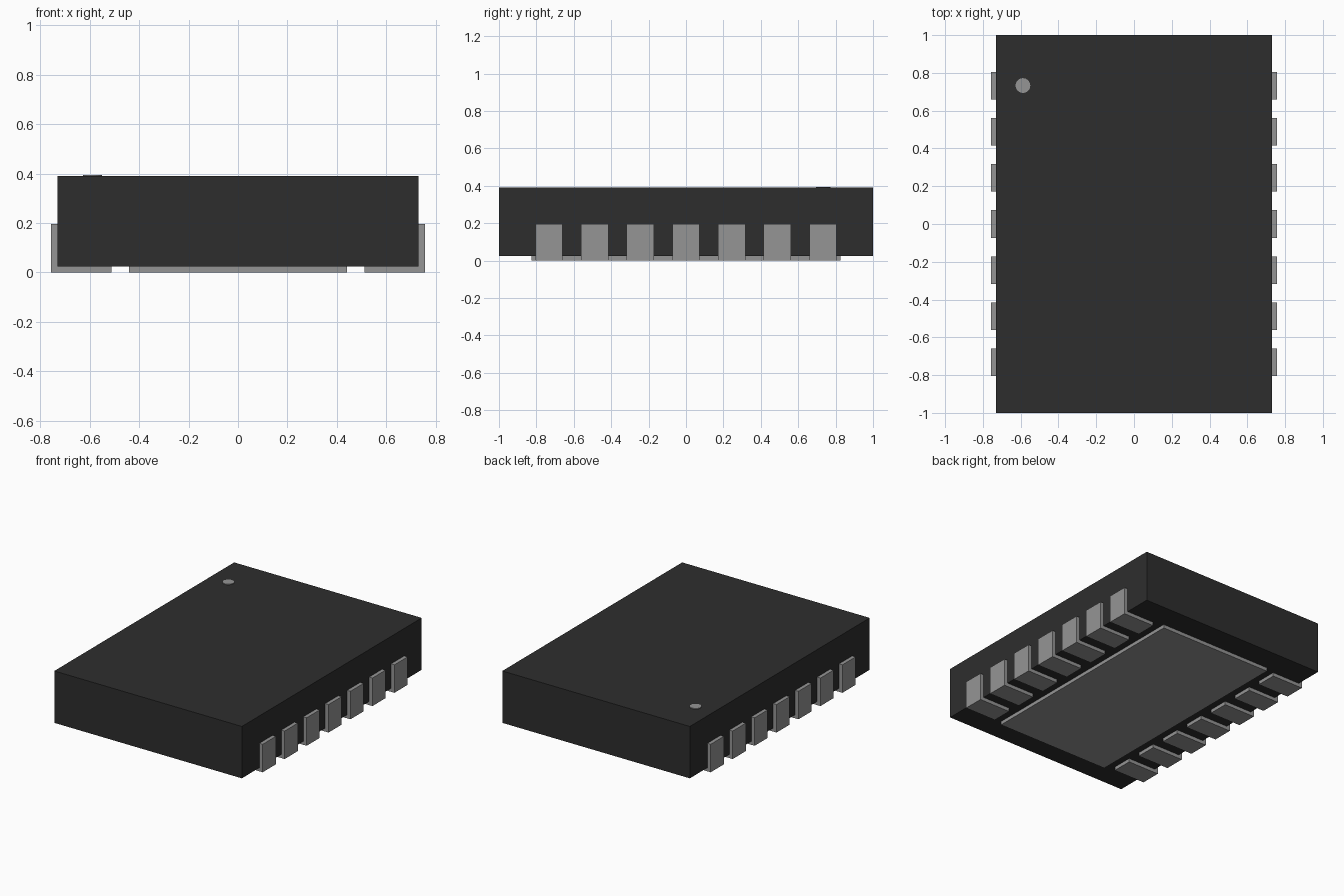
import bpy
import bmesh

old = bpy.data.objects.get("Cube")
if old:
    bpy.data.objects.remove(old, do_unlink=True)


def material(name, value):
    m = bpy.data.materials.new(name)
    m.use_nodes = True
    colour = (value, value, value, 1.0)
    m.diffuse_color = colour
    m.node_tree.nodes["Principled BSDF"].inputs["Base Color"].default_value = colour
    return m


BLACK = material("black plastic", 0.027)
GREY = material("grey metal", 0.30)


def finish(bm, name, mat):
    bmesh.ops.recalc_face_normals(bm, faces=bm.faces)
    mesh = bpy.data.meshes.new(name)
    bm.to_mesh(mesh)
    bm.free()
    mesh.materials.append(mat)
    obj = bpy.data.objects.new(name, mesh)
    bpy.context.collection.objects.link(obj)
    return obj


def box(name, lo, hi, mat):
    bm = bmesh.new()
    bmesh.ops.create_cube(bm, size=1)
    for v in bm.verts:
        v.co = [(a + b) / 2 + c * (b - a) for a, b, c in zip(lo, hi, v.co)]
    return finish(bm, name, mat)


def lead(name, side, y, width):
    # L-shaped profile: foot under the body, tab up its side
    profile = [(0.512, 0), (0.756, 0), (0.756, 0.197),
               (0.73, 0.197), (0.73, 0.025), (0.512, 0.025)]
    bm = bmesh.new()
    face = bm.faces.new([bm.verts.new((side * x, y - width / 2, z)) for x, z in profile])
    new = bmesh.ops.extrude_face_region(bm, geom=[face])["geom"]
    bmesh.ops.translate(bm, vec=(0, width, 0),
                        verts=[g for g in new if isinstance(g, bmesh.types.BMVert)])
    return finish(bm, name, GREY)


# Package body and the thermal pad beneath it
box("body", (-0.73, -1, 0.025), (0.73, 1, 0.39), BLACK)
box("thermal_pad", (-0.44, -0.827, 0), (0.44, 0.827, 0.025), GREY)

# Seven leads along each long side
for side, label in ((1, "left"), (-1, "right")):
    for i in range(7):
        lead(f"{label}_lead_{i + 1}", side, (i - 3) * 0.244, 0.146)

# Round marker on top
bm = bmesh.new()
bmesh.ops.create_cone(bm, cap_ends=True, segments=32, radius1=0.039, radius2=0.039, depth=0.007)
bmesh.ops.translate(bm, vec=(-0.588, 0.733, 0.3915), verts=bm.verts)
finish(bm, "corner_marker", GREY)
